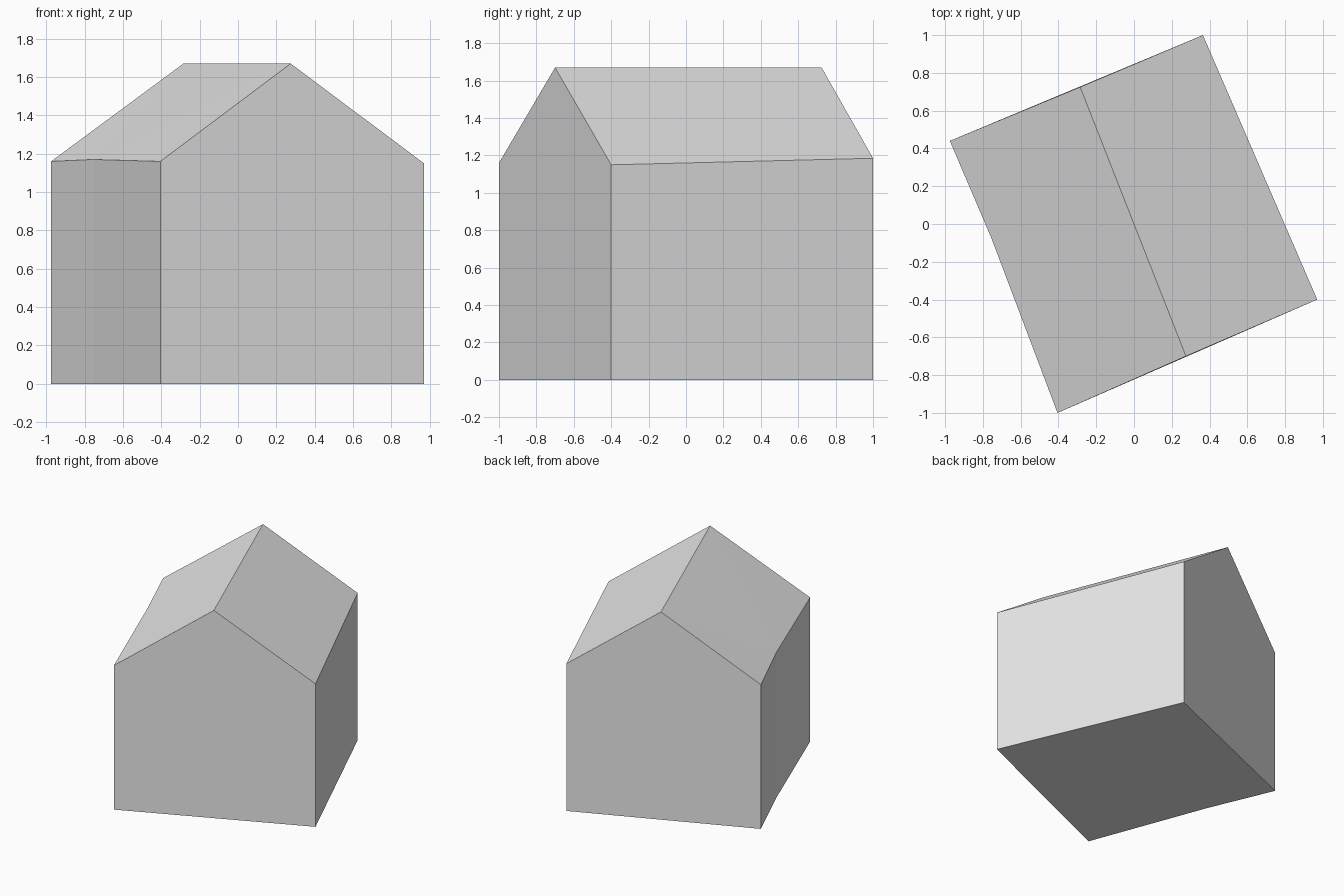
import bpy
import bmesh

cube = bpy.data.objects.get("Cube")
if cube:
    bpy.data.objects.remove(cube, do_unlink=True)

# Plain grey for the whole house
grey = bpy.data.materials.new("light_grey")
grey.use_nodes = True
grey.diffuse_color = (0.8, 0.8, 0.8, 1)
grey.node_tree.nodes["Principled BSDF"].inputs["Base Color"].default_value = (0.8, 0.8, 0.8, 1)

# Eave corners, anticlockwise from the front, with a slight kink in the -x wall
eaves = [(-0.405, -1.0, 1.16), (0.97, -0.4, 1.15), (0.365, 1.0, 1.185),
         (-0.975, 0.44, 1.16), (-0.757, -0.07, 1.17)]
ridge = [(0.275, -0.7, 1.67), (-0.285, 0.725, 1.67)]

bm = bmesh.new()
base = [bm.verts.new((x, y, 0)) for x, y, z in eaves]
top = [bm.verts.new(p) for p in eaves]
front, back = [bm.verts.new(p) for p in ridge]

# Floor and walls; the two end walls rise to the ridge as gables
bm.faces.new(base[::-1])
peaks = {0: [front], 2: [back]}
for i in range(len(base)):
    j = (i + 1) % len(base)
    bm.faces.new([base[i], base[j], top[j]] + peaks.get(i, []) + [top[i]])

# Roof slopes, the kinked one split into three flat pieces
bm.faces.new([top[1], top[2], back, front])
bm.faces.new([top[3], top[4], back])
bm.faces.new([top[4], front, back])
bm.faces.new([top[4], top[0], front])
bmesh.ops.recalc_face_normals(bm, faces=bm.faces)

mesh = bpy.data.meshes.new("house_body")
bm.to_mesh(mesh)
bm.free()
mesh.materials.append(grey)
bpy.context.collection.objects.link(bpy.data.objects.new("house_body", mesh))
